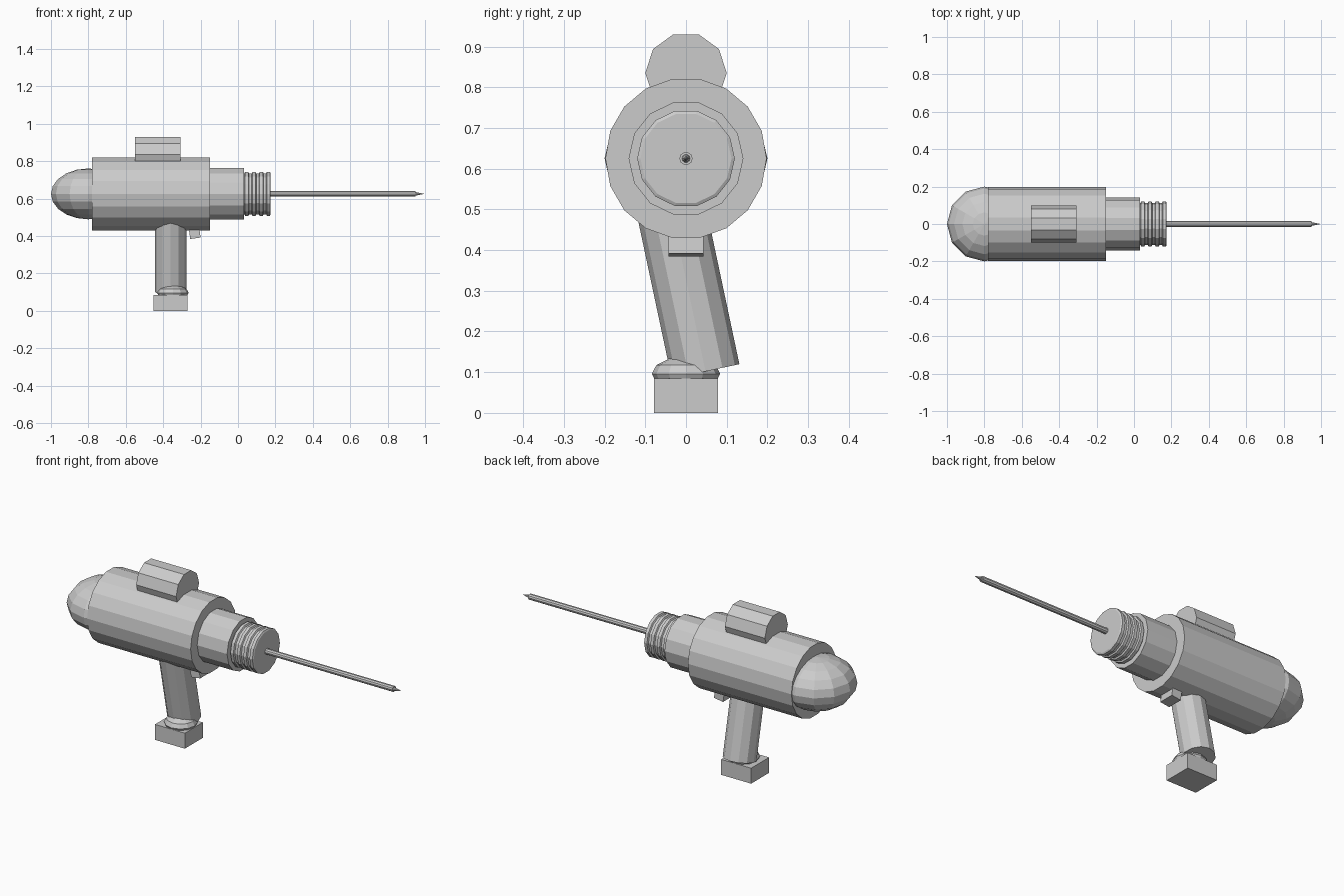
import bpy
from math import pi, radians, cos, sin
from mathutils import Vector

if "Cube" in bpy.data.objects:
    bpy.data.objects.remove(bpy.data.objects["Cube"])

AXIS_Z = 0.625  # height of the drill's main axis


def lathe_x(name, profile, sides, z=AXIS_Z):
    """Revolve (x, radius) points around a line parallel to x."""
    verts, faces = [], []
    for x, r in profile:
        for i in range(sides):
            a = 2 * pi * i / sides
            verts.append((x, r * cos(a), z + r * sin(a)))
    for k in range(len(profile) - 1):
        for i in range(sides):
            j = (i + 1) % sides
            faces.append((k * sides + i, (k + 1) * sides + i,
                          (k + 1) * sides + j, k * sides + j))
    faces.append(tuple(range(sides)))
    last = (len(profile) - 1) * sides
    faces.append(tuple(last + i for i in reversed(range(sides))))
    mesh = bpy.data.meshes.new(name)
    mesh.from_pydata(verts, [], faces)
    obj = bpy.data.objects.new(name, mesh)
    bpy.context.collection.objects.link(obj)
    return obj


def box(name, center, size, tilt=0):
    bpy.ops.mesh.primitive_cube_add(size=1, location=center, rotation=(0, tilt, 0))
    obj = bpy.context.object
    obj.name, obj.scale = name, size


def ellipsoid(name, center, radii, segments, rings):
    bpy.ops.mesh.primitive_uv_sphere_add(segments=segments, ring_count=rings,
                                         radius=1, location=center)
    obj = bpy.context.object
    obj.name, obj.scale = name, radii


# Motor housing, rear dome and front collar
lathe_x("motor_housing", [(-0.78, 0.198), (-0.15, 0.198)], 18)
ellipsoid("rear_dome", (-0.8, 0, AXIS_Z), (0.2, 0.2, 0.136), 12, 10)
lathe_x("front_collar", [(-0.17, 0.141), (0.032, 0.141)], 14)

# Chuck with raised grip rings
chuck = [(0.02, 0.113)]
for x in (0.034, 0.073, 0.112, 0.15):
    chuck += [(x, 0.112), (x + 0.004, 0.12), (x + 0.021, 0.12), (x + 0.025, 0.112)]
lathe_x("chuck", chuck, 14)

# Drill bit with a pointed tip
lathe_x("drill_bit", [(0.16, 0.016), (0.95, 0.016)], 10)
lathe_x("bit_tip", [(0.945, 0.011), (0.995, 0.0005)], 10)

# Barrel-shaped pod on top
lathe_x("top_pod", [(-0.55, 0.1), (-0.307, 0.1)], 10, 0.835)

# Tilted grip
tilt, length = radians(12), 0.43
bottom = Vector((-0.36, 0.048, 0.102))
up = Vector((0, -sin(tilt), cos(tilt)))
bpy.ops.mesh.primitive_cylinder_add(vertices=12, radius=0.085, depth=length,
                                    location=bottom + up * length / 2,
                                    rotation=(tilt, 0, 0))
bpy.context.object.name = "grip"

# Foot, its rounded joint and the trigger
box("foot", (-0.36, 0, 0.0425), (0.182, 0.156, 0.085))
ellipsoid("foot_joint", (-0.348, 0, 0.096), (0.084, 0.084, 0.043), 12, 6)
box("trigger", (-0.233, 0, 0.425), (0.056, 0.086, 0.075), radians(-8))
